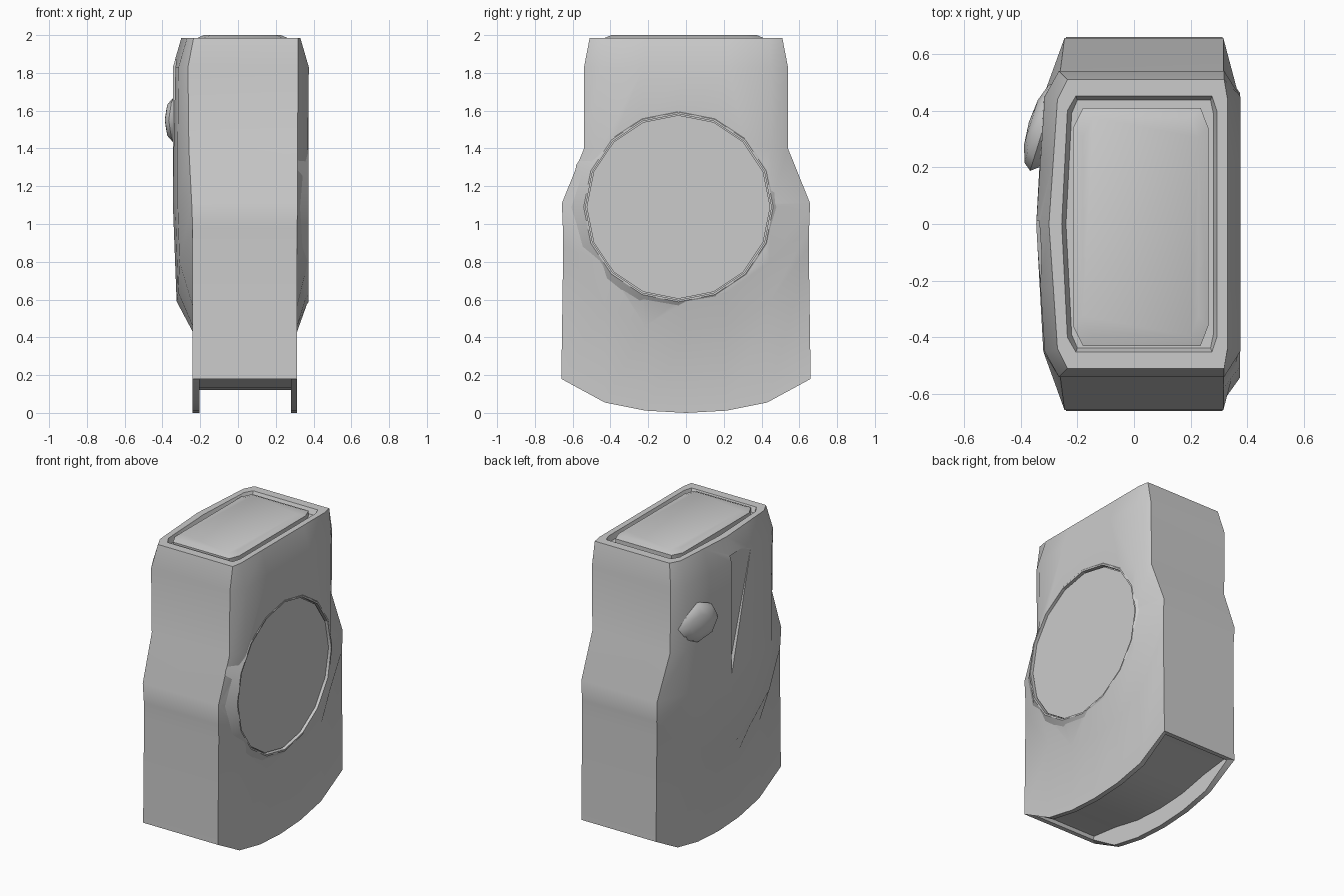
import bpy, bmesh, math
from mathutils import Matrix

cube = bpy.data.objects.get("Cube")
if cube:
    bpy.data.objects.remove(cube, do_unlink=True)

grey = bpy.data.materials.new("plain grey")
grey.use_nodes = True
colour = (0.6, 0.6, 0.6, 1)
grey.diffuse_color = colour
grey.node_tree.nodes["Principled BSDF"].inputs["Base Color"].default_value = colour


def shade(obj, angle):
    bpy.ops.object.select_all(action='DESELECT')
    obj.select_set(True)
    bpy.context.view_layer.objects.active = obj
    bpy.ops.object.shade_smooth_by_angle(angle=math.radians(angle))


def finish(name, bm, angle=32):
    """Turn a bmesh into a shaded object."""
    bmesh.ops.recalc_face_normals(bm, faces=bm.faces)
    mesh = bpy.data.meshes.new(name)
    bm.to_mesh(mesh)
    bm.free()
    mesh.materials.append(grey)
    obj = bpy.data.objects.new(name, mesh)
    bpy.context.collection.objects.link(obj)
    shade(obj, angle)
    return obj


def carve(target, cutter):
    """Subtract the cutter from the target, then drop the cutter."""
    mod = target.modifiers.new("carve", 'BOOLEAN')
    mod.operation = 'DIFFERENCE'
    mod.solver = 'EXACT'
    mod.object = cutter
    bpy.ops.object.select_all(action='DESELECT')
    bpy.context.view_layer.objects.active = target
    target.select_set(True)
    bpy.ops.object.modifier_apply(modifier=mod.name)
    bpy.data.objects.remove(cutter, do_unlink=True)


def ring(end_y, side_y, heights, corners, sides):
    """Closed section: seven points on each long side, mirrored front to back."""
    left, right = corners
    left_end, left_mid, right_mid = sides
    ys = (end_y, side_y, side_y / 2, 0)
    rs = (right, right_mid, right_mid, right_mid)
    ls = (left, left_end, (left_end + left_mid) / 2, left_mid)
    order = [(0, -1), (1, -1), (2, -1), (3, 1), (2, 1), (1, 1), (0, 1)]
    pts = [(rs[k], s * ys[k], heights[k]) for k, s in order]
    return pts + [(ls[k], s * ys[k], heights[k]) for k, s in reversed(order)]


def level(z):
    return (z,) * 4


def disc(name, radius, x_inner, x_outer):
    """Sixteen-sided cylinder lying along x on the round side."""
    bm = bmesh.new()
    place = (Matrix.Translation(((x_inner + x_outer) / 2, -0.04, 1.09))
             @ Matrix.Rotation(math.pi / 2, 4, 'Y'))
    bmesh.ops.create_cone(bm, cap_ends=True, segments=16, radius1=radius, radius2=radius,
                          depth=x_outer - x_inner, matrix=place)
    return finish(name, bm, 20)


# Body shell: hollow base, flared lower part, bulged sides, recessed top
flat = (-0.24, 0.313)
thin = (-0.205, 0.28)
flat_side = (-0.24, -0.24, 0.313)
thin_side = (-0.205, -0.205, 0.28)
bulge = (-0.32, -0.345, 0.37)
base = (0.18, 0.055, 0.012, 0.0)
roof = [z + 0.12 - 0.1 * (i == 0) for i, z in enumerate(base)]
sections = [
    ring(0.62, 0.42, roof, thin, thin_side),
    ring(0.63, 0.43, base, thin, thin_side),
    ring(0.66, 0.43, base, flat, flat_side),
    ring(0.65, 0.43, (0.88, 0.565, 0.46, 0.43), flat, flat_side),
    ring(0.652, 0.44, (0.98, 0.80, 0.64, 0.59), flat, (-0.31, -0.325, 0.37)),
    ring(0.657, 0.45, level(1.11), (-0.245, 0.315), bulge),
    ring(0.54, 0.45, level(1.40), (-0.26, 0.315), bulge),
    ring(0.54, 0.45, level(1.83), (-0.265, 0.318), (-0.315, -0.345, 0.375)),
    ring(0.51, 0.44, level(1.985), (-0.235, 0.318), (-0.27, -0.30, 0.33)),
    ring(0.452, 0.40, level(1.985), (-0.205, 0.275), (-0.235, -0.255, 0.292)),
    ring(0.437, 0.39, level(1.95), (-0.20, 0.27), (-0.22, -0.24, 0.28)),
]
bm = bmesh.new()
loops = [[bm.verts.new(p) for p in s] for s in sections]
n = len(loops[0])
for a, b in zip(loops, loops[1:]):
    for i in range(n):
        j = (i + 1) % n
        bm.faces.new((a[i], a[j], b[j], b[i]))
for loop in (loops[0], loops[-1]):
    for i in range(n // 2 - 1):
        bm.faces.new((loop[i], loop[i + 1], loop[n - 2 - i], loop[n - 1 - i]))
body = finish("body_shell", bm)

# Shallow round seat for the disc
carve(body, disc("seat_cutter", 0.492, 0.34, 0.5))

# Wedge-shaped notch on the opposite side
bm = bmesh.new()
notch = [(0.01, 1.08), (0.01, 1.87), (-0.22, 1.87)]
inner = [bm.verts.new((-0.32 if y > 0 else -0.331, y, z)) for y, z in notch]
outer = [bm.verts.new((-0.4, y, z)) for y, z in notch]
bm.faces.new(inner)
bm.faces.new(outer)
for i in range(3):
    j = (i + 1) % 3
    bm.faces.new((inner[i], inner[j], outer[j], outer[i]))
carve(body, finish("notch_cutter", bm))
shade(body, 32)

# Sloping collar around the seat
bm = bmesh.new()
profile = [(0.492, 0.335), (0.492, 0.374), (0.502, 0.374), (0.585, 0.315)]
rows = []
for radius, x in profile:
    angles = [math.tau * k / 16 for k in range(16)]
    rows.append([bm.verts.new((x, -0.04 + radius * math.cos(a), 1.09 + radius * math.sin(a)))
                 for a in angles])
for a, b in zip(rows, rows[1:] + rows[:1]):
    for i in range(16):
        j = (i + 1) % 16
        bm.faces.new((a[i], a[j], b[j], b[i]))
finish("disc_collar", bm)

# Round side disc
disc("side_disc", 0.486, 0.3, 0.358)

# Top plate: cut-corner slab with a softened upper edge
bm = bmesh.new()
outline = [(-0.18, -0.43), (0.235, -0.43), (0.262, -0.36), (0.262, 0.34),
           (0.235, 0.41), (-0.18, 0.41), (-0.215, 0.34), (-0.215, -0.36)]
top = bm.faces.new([bm.verts.new((x, y, 1.94)) for x, y in outline])
for rise, inset in ((0.045, 0.0), (0.015, 0.035)):
    extruded = bmesh.ops.extrude_face_region(bm, geom=[top])["geom"]
    bm.faces.remove(top)
    top = next(f for f in extruded if isinstance(f, bmesh.types.BMFace))
    bmesh.ops.translate(bm, verts=top.verts, vec=(0, 0, rise))
    mid = top.calc_center_median()
    for v in top.verts:
        v.co.x -= math.copysign(inset, v.co.x - mid.x)
        v.co.y -= math.copysign(inset, v.co.y - mid.y)
finish("top_plate", bm)

# Faceted side button on the notched side
bm = bmesh.new()
place = (Matrix.Translation((-0.318, 0.345, 1.55)) @ Matrix.Rotation(-0.3, 4, 'Z')
         @ Matrix.Diagonal((0.055, 0.165, 0.135, 1)) @ Matrix.Rotation(math.pi / 2, 4, 'Y'))
bmesh.ops.create_uvsphere(bm, u_segments=8, v_segments=6, radius=1, matrix=place)
finish("side_button", bm, 50)
